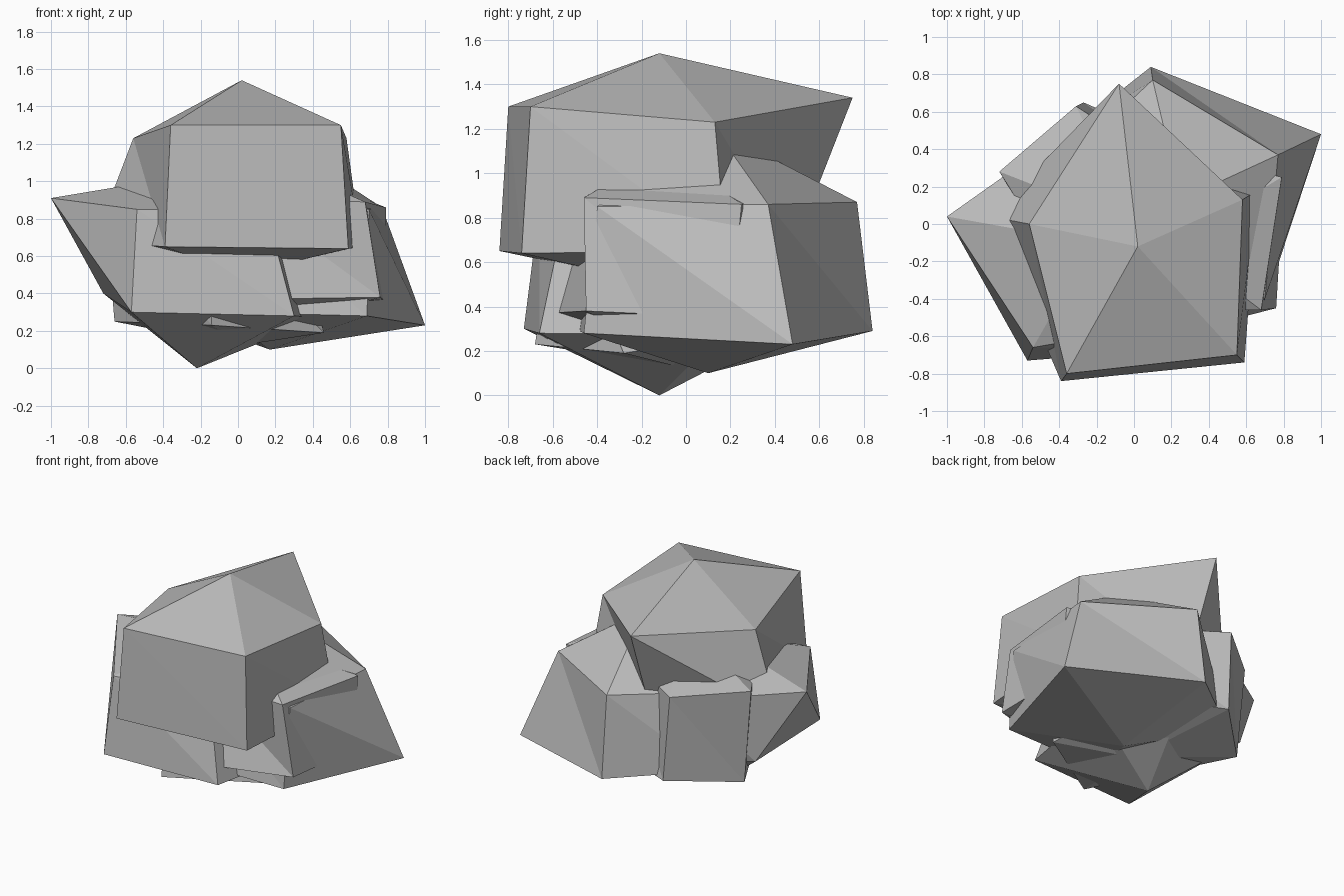
import bpy
import bmesh

# Remove the default cube
default_cube = bpy.data.objects.get("Cube")
if default_cube is not None:
    bpy.data.objects.remove(default_cube, do_unlink=True)

# Single stone colour
stone_grey = bpy.data.materials.new("stone_grey")
stone_grey.use_nodes = True
stone_colour = (0.5, 0.5, 0.5, 1)
stone_grey.diffuse_color = stone_colour
stone_grey.node_tree.nodes["Principled BSDF"].inputs["Base Color"].default_value = stone_colour


def build_boulder(name, top_peak, shoulder_ring, foot_ring, bottom_peak):
    """Faceted boulder: two peaks joined by a shoulder ring and a foot ring."""
    mesh = bpy.data.meshes.new(name)
    boulder = bpy.data.objects.new(name, mesh)
    bpy.context.collection.objects.link(boulder)

    builder = bmesh.new()
    top = builder.verts.new(top_peak)
    bottom = builder.verts.new(bottom_peak)
    shoulders = [builder.verts.new(corner) for corner in shoulder_ring]
    feet = [builder.verts.new(corner) for corner in foot_ring]

    # Each side is a roof facet, a split wall and an underside facet
    for side, (shoulder, foot) in enumerate(zip(shoulders, feet)):
        following = (side + 1) % len(feet)
        next_shoulder, next_foot = shoulders[following], feet[following]
        builder.faces.new((top, shoulder, next_shoulder))
        builder.faces.new((shoulder, next_foot, next_shoulder))
        builder.faces.new((shoulder, foot, next_foot))
        builder.faces.new((bottom, next_foot, foot))

    bmesh.ops.recalc_face_normals(builder, faces=builder.faces[:])
    builder.to_mesh(mesh)
    builder.free()
    mesh.materials.append(stone_grey)


# Large capping boulder on top of the pile
build_boulder(
    "top_boulder",
    top_peak=(.02, -.12, 1.54),
    shoulder_ring=[(-.36, -.8, 1.3), (.55, -.7, 1.3), (.58, .13, 1.23),
                   (-.08, .75, 1.34), (-.56, 0, 1.23)],
    foot_ring=[(-.39, -.84, .65), (.59, -.74, .64), (.66, .18, .65),
               (-.06, .48, .65), (-.77, .04, .68)],
    bottom_peak=(0, -.12, .5),
)

# Boulder with the pointed shoulder at the front
build_boulder(
    "front_boulder",
    top_peak=(-.22, -.1, 1.04),
    shoulder_ring=[(-1, .04, .91), (-.54, -.66, .85), (.15, -.54, .85),
                   (.35, .1, .85), (-.35, .5, .85)],
    foot_ring=[(-.72, .23, .4), (-.57, -.73, .3), (.3, -.66, .28),
               (.45, .15, .27), (0, .5, .32)],
    bottom_peak=(-.22, -.12, 0),
)

# Boulder with the wide flared foot at the back
build_boulder(
    "back_boulder",
    top_peak=(.25, .13, 1.2),
    shoulder_ring=[(.77, .37, .86), (.1, .77, .87), (-.35, .35, .85),
                   (0, -.4, .85), (.7, -.4, .85)],
    foot_ring=[(1, .48, .23), (.09, .84, .29), (-.47, .4, .33),
               (-.1, -.5, .3), (.69, -.46, .28)],
    bottom_peak=(.17, .1, .1),
)

# Boulder wedged between the front and back ones
build_boulder(
    "wedged_boulder",
    top_peak=(0, 0, 1.12),
    shoulder_ring=[(-.72, .28, .93), (-.18, -.58, .85), (.27, -.6, .88),
                   (.35, .2, .9), (-.31, .63, .91)],
    foot_ring=[(-.66, .27, .25), (-.14, -.68, .23), (.46, -.28, .19),
               (.3, .4, .3), (-.27, .65, .3)],
    bottom_peak=(0, 0, .12),
)

# Slab showing along the side
build_boulder(
    "side_boulder",
    top_peak=(.2, -.1, 1.1),
    shoulder_ring=[(.79, .25, .86), (.2, .4, .9), (-.2, 0, .9),
                   (.05, -.45, .9), (.68, -.46, .89)],
    foot_ring=[(.8, .2, .35), (.2, .4, .35), (-.2, 0, .35),
               (.1, -.62, .37), (.76, -.45, .38)],
    bottom_peak=(.2, -.1, .2),
)
